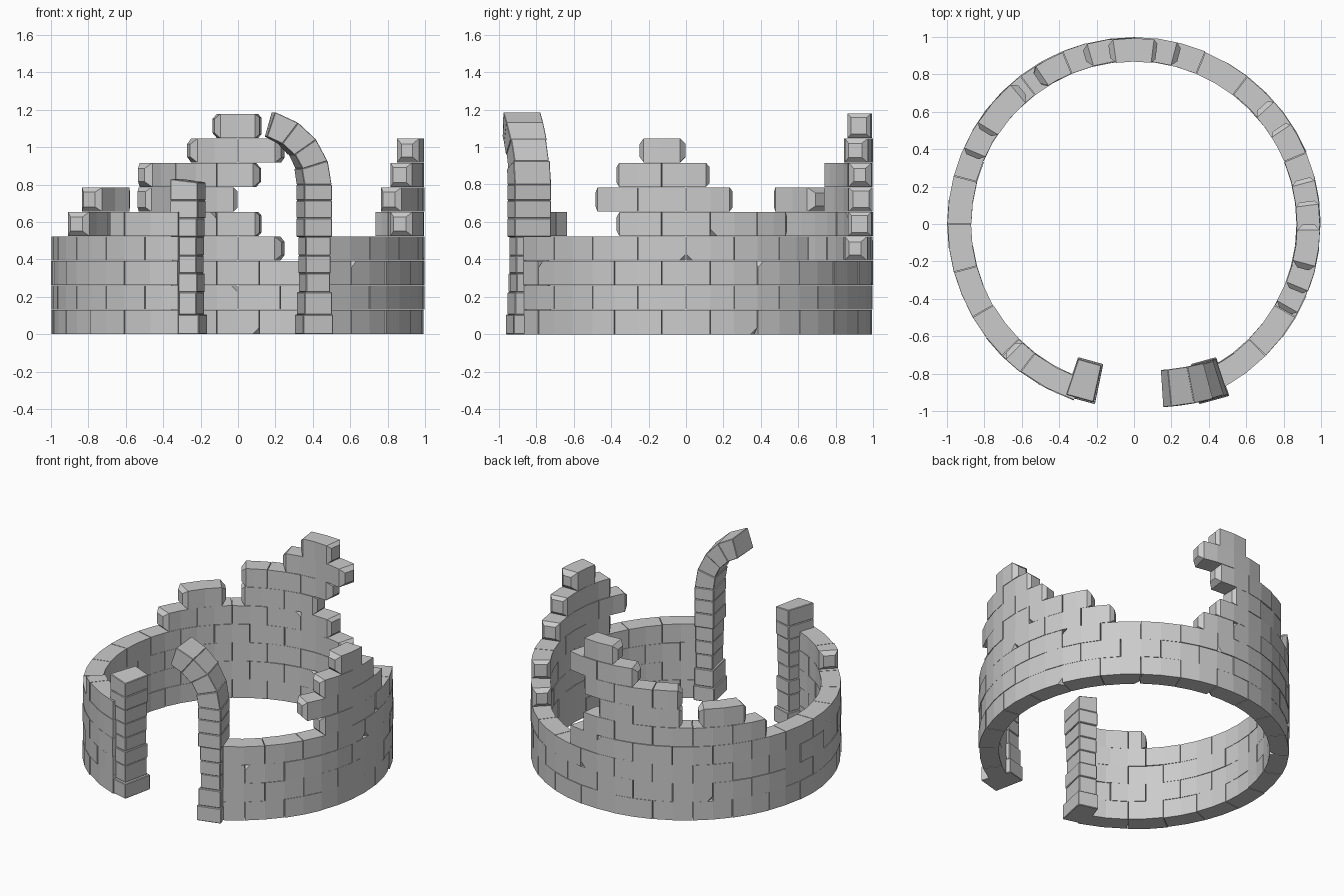
import bpy, bmesh, math, random

if "Cube" in bpy.data.objects:
    bpy.data.objects.remove(bpy.data.objects["Cube"])

random.seed(4)
CH = 0.131                     # course height
HALF = math.radians(7.5)       # half a stone, 24 stones per full ring
R_IN, R_OUT = 0.87, 0.998


def finish(bm, name):
    bmesh.ops.recalc_face_normals(bm, faces=bm.faces[:])
    me = bpy.data.meshes.new(name)
    bm.to_mesh(me)
    bm.free()
    ob = bpy.data.objects.new(name, me)
    bpy.context.collection.objects.link(ob)
    return ob


def loft(bm, rings):
    """Closed solid through a list of 4-point sections; returns the section verts."""
    vs = [[bm.verts.new(p) for p in r] for r in rings]
    for a, b in zip(vs, vs[1:]):
        for i in range(4):
            j = (i + 1) % 4
            bm.faces.new((a[i], a[j], b[j], b[i]))
    bm.faces.new(vs[0])
    bm.faces.new(vs[-1])
    return vs


def bevel_ring(bm, ring, w):
    edges = [e for e in {e for v in ring for e in v.link_edges}
             if e.verts[0] in ring and e.verts[1] in ring]
    bmesh.ops.bevel(bm, geom=edges, offset=w, segments=1, affect='EDGES')


def stone(bm, h0, h1, z0, z1, worn0, worn1):
    """Curved wall stone between two half-stone positions, worn ends chamfered."""
    gap = 0.002
    t0, t1 = h0 * HALF + gap, h1 * HALF - gap
    n = max(1, round(h1 - h0))
    ro = R_OUT + random.uniform(-0.006, 0.002)
    ri = R_IN + random.uniform(-0.002, 0.004)
    rings = []
    for k in range(n + 1):
        t = t0 + (t1 - t0) * k / n
        c, s = math.cos(t), math.sin(t)
        rings.append([(ri * c, ri * s, z0), (ro * c, ro * s, z0),
                      (ro * c, ro * s, z1), (ri * c, ri * s, z1)])
    part = bmesh.new()
    vs = loft(part, rings)
    chip = random.choice(vs[0] + vs[-1])
    if not (worn0 or worn1) and random.random() < 0.2:
        bmesh.ops.bevel(part, geom=[chip], offset=0.035, segments=1, affect='VERTICES')
    if worn0:
        bevel_ring(part, vs[0], random.uniform(0.02, 0.032))
    if worn1:
        bevel_ring(part, vs[-1], random.uniform(0.02, 0.032))
    me = bpy.data.meshes.new("tmp")
    part.to_mesh(me)
    part.free()
    bm.from_mesh(me)
    bpy.data.meshes.remove(me)


# Ruined wall: runs of each course in half-stone units from +x, anticlockwise
A, B = -8.1, 33.5              # wall ends at the doorway
courses = [
    [(A, B)], [(A, B)], [(A, B)],
    [(A, 5.7), (10, B)],
    [(-3, 4.5), (11, 21), (30, B)],
    [(-4, 2), (12, 16.5), (17.3, 19.8)],
    [(-3, 1), (11, 16.5)],
    [(-2, 0), (10, 14.2)],
    [(11, 13.1)],
]
for i, runs in enumerate(courses):
    bm = bmesh.new()
    for a, b in runs:
        first = math.floor(a) + 1
        cuts = [k for k in range(first, math.ceil(b))
                if (k + i) % 2 == 1 and k - a > 0.8 and b - k > 0.8]
        pts = [a] + cuts + [b]
        for p, q in zip(pts, pts[1:]):
            stone(bm, p, q, i * CH, (i + 1) * CH - 0.001,
                  p == a and a != A, q == b and b != B)
    finish(bm, f"wall_course_{i + 1}")


# Doorway: stones laid out flat as (u, z), then bent round a wide curve
def bend(u, z, r):
    t = u / 1.25
    return (0.07 + r * math.sin(t), 0.37 - r * math.cos(t), z)


def door_stone(bm, quad, r0, r1):
    loft(bm, [[bend(u, z, r) for u, z in quad] for r in (r0, r1)])


def bevelled(bm, name, w):
    bmesh.ops.bevel(bm, geom=bm.edges[:], offset=w, segments=1, affect='EDGES')
    return finish(bm, name)


U0, U1, SPRING = 0.27, 0.405, 0.80
levels = [0, 0.105, 0.225, 0.325, 0.42, 0.52, 0.62, 0.715, SPRING]
for side, name in ((-1, "left_door_jamb"), (1, "right_door_jamb")):
    bm = bmesh.new()
    for k, (z0, z1) in enumerate(zip(levels, levels[1:])):
        grow = 0.012 if k == 0 else random.uniform(-0.008, 0.006)
        a, b = side * (U0 - grow), side * (U1 + grow * 0.5)
        top = 0.03 if side < 0 and k == len(levels) - 2 else 0
        door_stone(bm, [(a, z0), (b, z0), (b, z1 + top), (a, z1 + top * 0.4)],
                   1.155 - grow, 1.35 + grow)
    bevelled(bm, name, 0.004)

# Broken arch springing from the right jamb
bm = bmesh.new()
for k in range(4):
    t0, t1 = (math.radians(18.2 * j) for j in (k, k + 1))
    g = random.uniform(-0.004, 0.004)
    quad = [(r * math.cos(t), SPRING + r * math.sin(t))
            for r, t in ((U0 + g, t0), (U1, t0), (U1, t1), (U0 + g, t1))]
    door_stone(bm, quad, 1.155 + g, 1.35 - g)
bevelled(bm, "broken_arch", 0.003)
